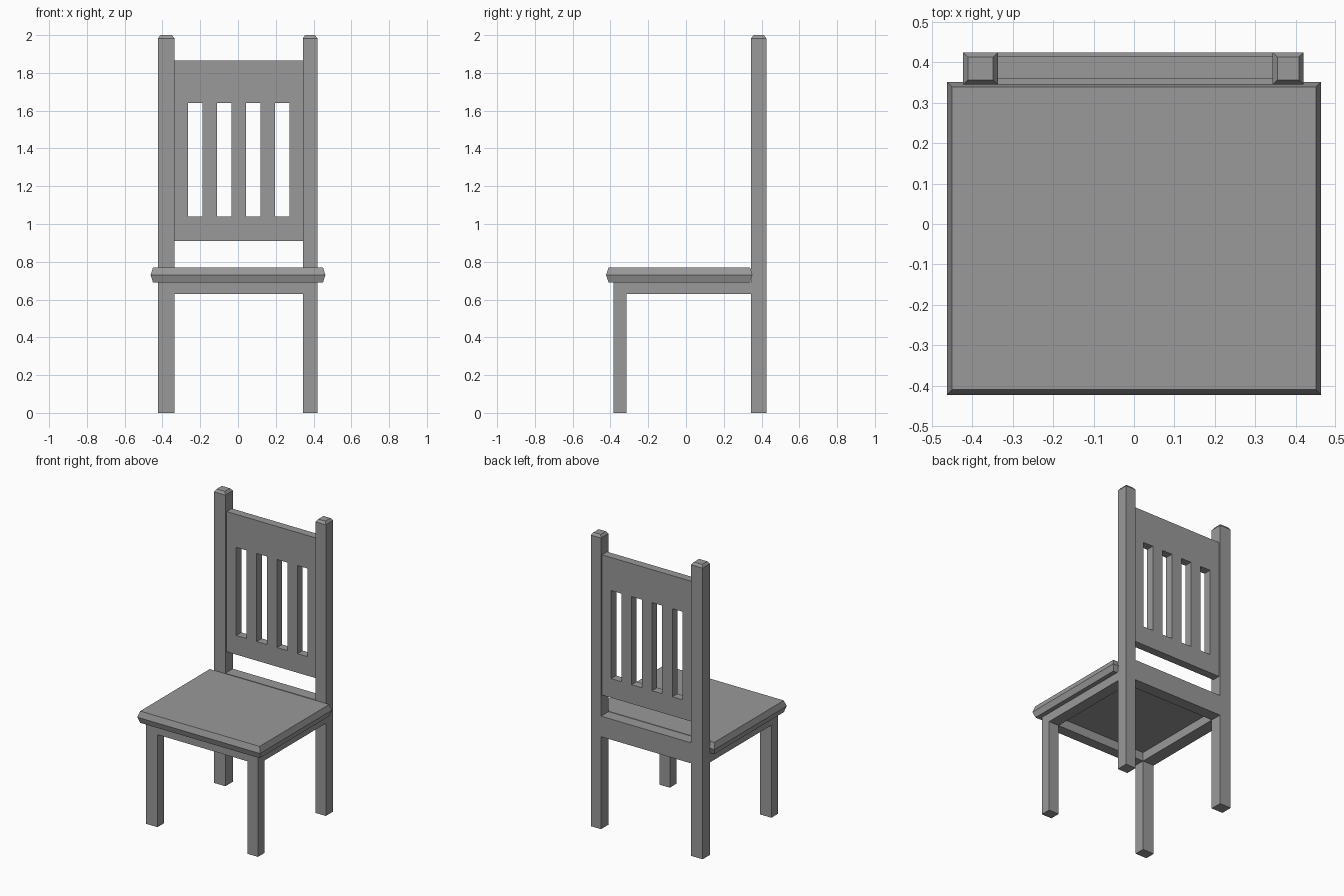
import bpy
import bmesh

if "Cube" in bpy.data.objects:
    bpy.data.objects.remove(bpy.data.objects["Cube"], do_unlink=True)

# Single grey finish
GREY = (0.32, 0.32, 0.32, 1)
grey = bpy.data.materials.new("plain grey")
grey.use_nodes = True
grey.diffuse_color = GREY
grey.node_tree.nodes["Principled BSDF"].inputs["Base Color"].default_value = GREY


def finish(name, bm):
    bmesh.ops.recalc_face_normals(bm, faces=bm.faces[:])
    mesh = bpy.data.meshes.new(name)
    bm.to_mesh(mesh)
    bm.free()
    mesh.materials.append(grey)
    obj = bpy.data.objects.new(name, mesh)
    bpy.context.collection.objects.link(obj)
    return obj


def stack(name, x, y, layers):
    """Rectangular block lofted through (height, inset) layers."""
    bm = bmesh.new()
    rings = []
    for z, inset in layers:
        x0, x1, y0, y1 = x[0] + inset, x[1] - inset, y[0] + inset, y[1] - inset
        rings.append([bm.verts.new((px, py, z))
                      for px, py in ((x0, y0), (x1, y0), (x1, y1), (x0, y1))])
    bm.faces.new(rings[0])
    bm.faces.new(rings[-1])
    for low, high in zip(rings, rings[1:]):
        for i in range(4):
            j = (i + 1) % 4
            bm.faces.new((low[i], low[j], high[j], high[i]))
    return finish(name, bm)


# Shared spans
SIDES = {"right": (-0.423, -0.337), "left": (0.343, 0.42)}
INNER = (-0.337, 0.343)
FRONT_Y = (-0.385, -0.315)
BACK_Y = (0.345, 0.425)
APRON_Z, SEAT_LOW, SEAT_TOP = 0.63, 0.69, 0.77

# Legs, back posts with chamfered tops, and side aprons
for side, span in SIDES.items():
    stack("front_leg_" + side, span, FRONT_Y, [(0, 0), (SEAT_LOW, 0)])
    stack("back_post_" + side, span, BACK_Y, [(0, 0), (1.983, 0), (2, 0.012)])
    stack("side_apron_" + side, span, (FRONT_Y[1], BACK_Y[0]),
          [(APRON_Z, 0), (SEAT_LOW, 0)])

# Front apron and the back rail that is flush with the seat top
stack("front_apron", INNER, FRONT_Y, [(APRON_Z, 0), (SEAT_LOW, 0)])
stack("back_rail", INNER, BACK_Y, [(APRON_Z, 0), (SEAT_TOP, 0)])

# Seat with a pointed edge all round
stack("seat", (-0.463, 0.463), (-0.423, 0.352),
      [(SEAT_LOW, 0.013), (0.73, 0), (SEAT_TOP, 0.013)])

# Back panel: a sheet with four slots, extruded to thickness
slot, pitch, count = 0.077, 0.154, 4
xs = [INNER[0]]
for i in range(count):
    centre = 0.004 + (i - (count - 1) / 2) * pitch
    xs += [centre - slot / 2, centre + slot / 2]
xs.append(INNER[1])
zs = [0.91, 1.04, 1.64, 1.865]
bm = bmesh.new()
grid = [[bm.verts.new((x, 0.36, z)) for x in xs] for z in zs]
for r in range(len(zs) - 1):
    for c in range(len(xs) - 1):
        if r == 1 and c % 2 == 1:
            continue
        bm.faces.new((grid[r][c], grid[r][c + 1], grid[r + 1][c + 1], grid[r + 1][c]))
sheet = bmesh.ops.extrude_face_region(bm, geom=bm.faces[:], use_keep_orig=True)
moved = [g for g in sheet["geom"] if isinstance(g, bmesh.types.BMVert)]
bmesh.ops.translate(bm, verts=moved, vec=(0, 0.055, 0))
finish("back_panel", bm)
